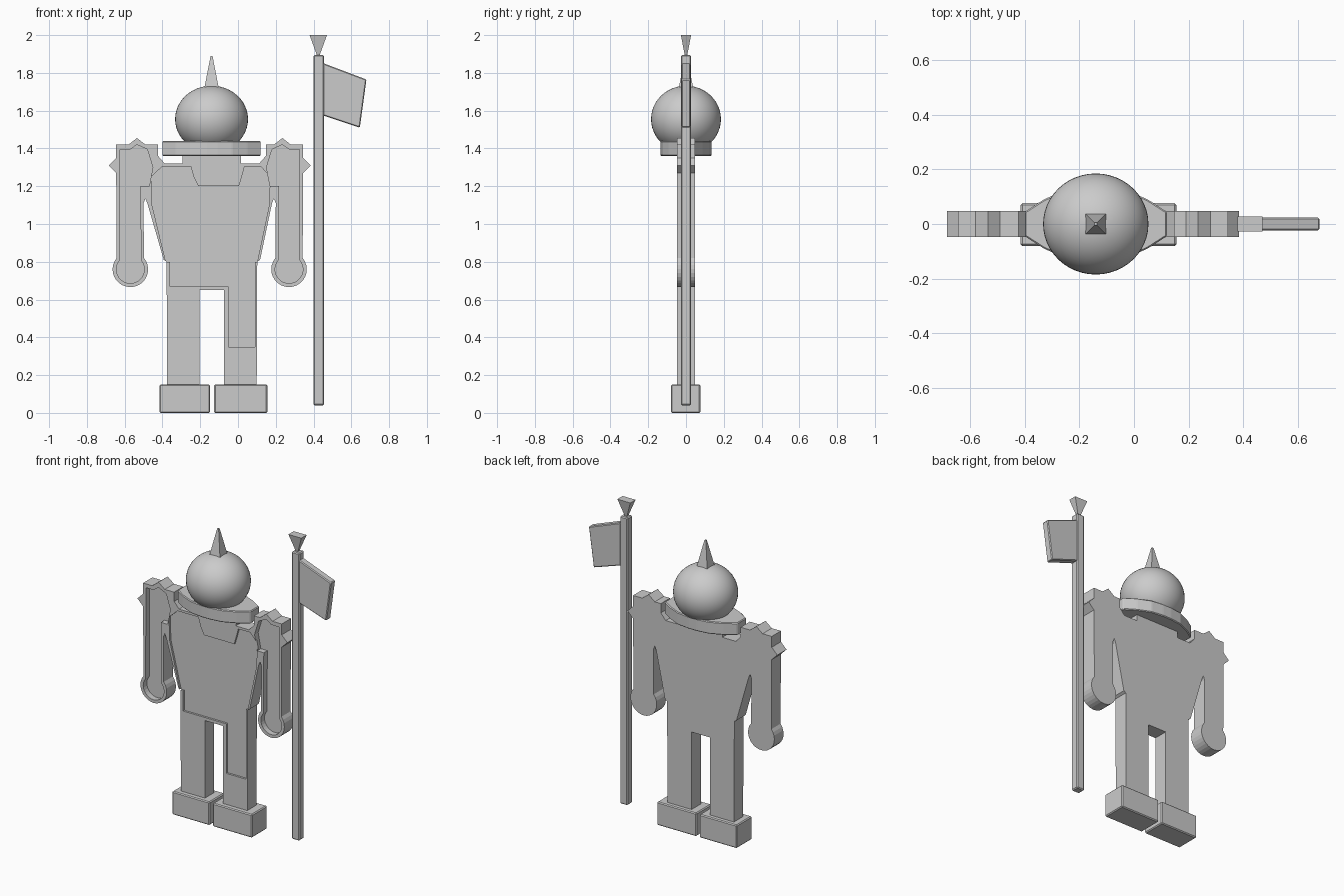
import bpy, bmesh, math
from mathutils import Vector

if "Cube" in bpy.data.objects:
    bpy.data.objects.remove(bpy.data.objects["Cube"], do_unlink=True)

# One plain stone grey for everything
grey = bpy.data.materials.new("light_grey")
grey.use_nodes = True
grey.diffuse_color = (0.6, 0.6, 0.6, 1)
grey.node_tree.nodes["Principled BSDF"].inputs["Base Color"].default_value = (0.6, 0.6, 0.6, 1)


def finish(name, bm, bevel=0):
    bmesh.ops.recalc_face_normals(bm, faces=bm.faces)
    if bevel:
        bmesh.ops.bevel(bm, geom=bm.edges[:], offset=bevel, segments=1, affect='EDGES')
    me = bpy.data.meshes.new(name)
    bm.to_mesh(me)
    bm.free()
    me.materials.append(grey)
    ob = bpy.data.objects.new(name, me)
    bpy.context.collection.objects.link(ob)
    return ob


def plate(name, outline, y0, y1, bevel=0):
    """Front outline of (x, z) points extruded along y."""
    bm = bmesh.new()
    face = bm.faces.new([bm.verts.new((x, y0, z)) for x, z in outline])
    ext = bmesh.ops.extrude_face_region(bm, geom=[face])
    moved = [v for v in ext["geom"] if isinstance(v, bmesh.types.BMVert)]
    bmesh.ops.translate(bm, verts=moved, vec=(0, y1 - y0, 0))
    return finish(name, bm, bevel)


def box(name, x0, x1, y0, y1, z0, z1, bevel=0.006):
    return plate(name, [(x0, z0), (x1, z0), (x1, z1), (x0, z1)], y0, y1, bevel)


def pyramid(name, x, z0, z1, base, tip):
    """Four-sided taper; base and tip are (half x, half y)."""
    bm = bmesh.new()
    rings = []
    for (hx, hy), z in ((base, z0), (tip, z1)):
        rings.append([bm.verts.new((x + hx * a, hy * b, z))
                      for a, b in ((-1, -1), (1, -1), (1, 1), (-1, 1))])
    for ring in rings:
        bm.faces.new(ring)
    for i in range(4):
        j = (i + 1) % 4
        bm.faces.new((rings[0][i], rings[0][j], rings[1][j], rings[1][i]))
    return finish(name, bm)


def place(u, side):
    """Distance from the body axis to x; the arms sit slightly to the right."""
    return (-0.138 if u < 0.3 else -0.15) + side * u


def hand(r):
    """Round hand, from the outer wrist under to the inner wrist."""
    angles = [math.radians(40 - 260 * i / 20) for i in range(21)]
    return [(0.42 + r * math.cos(a), 0.76 + r * math.sin(a)) for a in angles]


# Body silhouette: neck, spiked shoulder, arm, waist and leg, then mirrored
half = [(0.155, 1.37), (0.155, 1.32), (0.25, 1.32), (0.285, 1.36), (0.285, 1.42),
        (0.34, 1.42), (0.385, 1.455), (0.43, 1.42), (0.495, 1.42), (0.495, 1.35),
        (0.535, 1.31), (0.495, 1.27)]
half += hand(0.094)
half += [(0.35, 1.11), (0.34, 1.135), (0.33, 1.11), (0.255, 0.81), (0.24, 0.8),
         (0.237, 0.14), (0.065, 0.14), (0.065, 0.65)]
outline = [(place(u, -1), z) for u, z in half]
outline += [(place(u, 1), z) for u, z in reversed(half)]
body = plate("body", outline, -0.047, 0.047)

# Shallow front panel with a neckline, running down one leg
panel = [(-0.25, 1.305), (-0.4, 1.305), (-0.46, 1.25), (-0.455, 1.1), (-0.382, 0.8),
         (-0.36, 0.8), (-0.36, 0.67), (-0.05, 0.67), (-0.05, 0.35), (0.09, 0.35),
         (0.09, 0.8), (0.102, 0.8), (0.165, 1.1), (0.17, 1.25), (0.12, 1.305),
         (0.035, 1.305), (0.02, 1.25), (0.005, 1.2), (-0.21, 1.2), (-0.235, 1.25)]
cutters = [plate("panel_cutter", panel, -0.1, -0.034)]

# Deeper hollows in both arms
hollow = [(0.29, 1.3), (0.33, 1.395), (0.385, 1.42), (0.42, 1.395), (0.475, 1.395)]
hollow += hand(0.074)
hollow += [(0.367, 1.2), (0.32, 1.2)]
for side in (-1, 1):
    cutters.append(plate("arm_cutter", [(place(max(u, 0.301), side), z) for u, z in hollow],
                         -0.1, -0.01))
for cutter in cutters:
    cutter.hide_render = True
    mod = body.modifiers.new("hollow", 'BOOLEAN')
    mod.operation = 'DIFFERENCE'
    mod.solver = 'EXACT'
    mod.object = cutter
bpy.context.view_layer.update()
graph = bpy.context.evaluated_depsgraph_get()
carved = bpy.data.meshes.new_from_object(body.evaluated_get(graph))
body.modifiers.clear()
body.data = carved
for cutter in cutters:
    bpy.data.objects.remove(cutter, do_unlink=True)

# Feet
box("right_foot", -0.415, -0.148, -0.08, 0.076, 0, 0.15)
box("left_foot", -0.126, 0.155, -0.08, 0.076, 0, 0.15)

# Collar: lens-shaped in plan
bm = bmesh.new()
quarter = [(0.26, 0.045), (0.19, 0.09), (0.11, 0.125), (0.03, 0.135)]
plan = quarter + [(-x, y) for x, y in reversed(quarter)]
plan += [(-x, -y) for x, y in plan]
face = bm.faces.new([bm.verts.new((x - 0.14, y, 1.36)) for x, y in plan])
ext = bmesh.ops.extrude_face_region(bm, geom=[face])
bmesh.ops.translate(bm, vec=(0, 0, 0.08),
                    verts=[v for v in ext["geom"] if isinstance(v, bmesh.types.BMVert)])
finish("collar", bm, 0.005)

# Head
bm = bmesh.new()
bmesh.ops.create_uvsphere(bm, u_segments=48, v_segments=24, radius=1)
for v in bm.verts:
    v.co = Vector((-0.14 + v.co.x * 0.193, v.co.y * 0.185, 1.555 + v.co.z * 0.177))
for f in bm.faces:
    f.smooth = True
finish("head", bm)

# Helmet spike
pyramid("helmet_spike", -0.14, 1.71, 1.89, (0.04, 0.04), (0.005, 0.005))

# Flagpole, flag and finial
box("flagpole", 0.4, 0.455, -0.026, 0.026, 0.04, 1.895)
plate("flag", [(0.45, 1.852), (0.68, 1.765), (0.645, 1.51), (0.45, 1.575)],
      -0.023, 0.023, 0.005)
pyramid("finial", 0.425, 1.89, 2.0, (0.006, 0.006), (0.046, 0.027))
